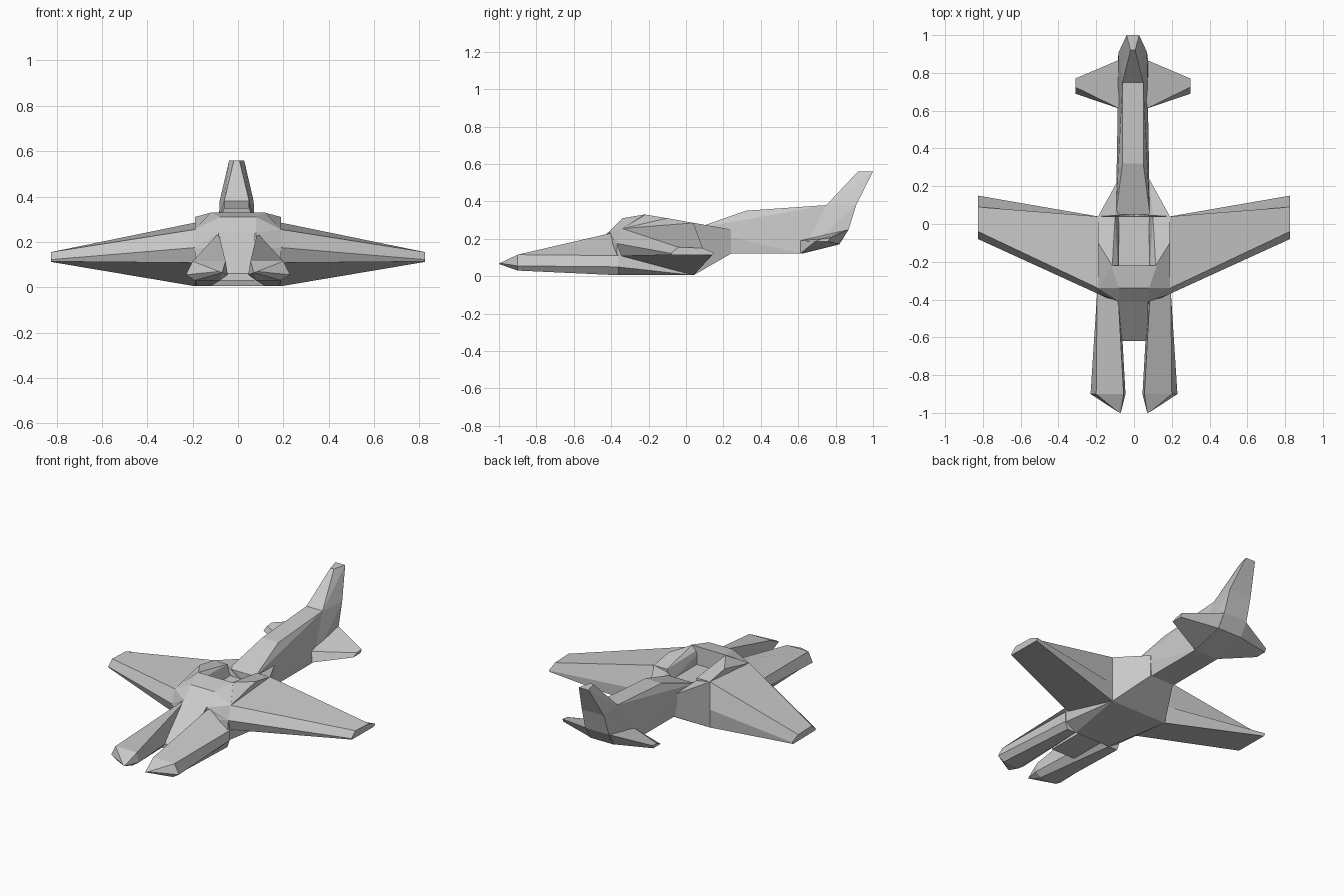
import bpy, bmesh

cube = bpy.data.objects.get("Cube")
if cube:
    bpy.data.objects.remove(cube, do_unlink=True)

grey = bpy.data.materials.new("light_grey")
grey.use_nodes = True
colour = (0.6, 0.6, 0.6, 1)
grey.diffuse_color = colour
grey.node_tree.nodes["Principled BSDF"].inputs["Base Color"].default_value = colour

TAIL_SHIFT = -0.006  # the tail sits slightly off centre


def finish(name, bm, mirror, shift):
    bmesh.ops.recalc_face_normals(bm, faces=bm.faces)
    mesh = bpy.data.meshes.new(name)
    bm.to_mesh(mesh)
    bm.free()
    mesh.materials.append(grey)
    obj = bpy.data.objects.new(name, mesh)
    obj.location.x = shift
    bpy.context.collection.objects.link(obj)
    if mirror:
        obj.modifiers.new("Mirror", 'MIRROR').use_mirror_merge = False


def block(name, points, mirror=False, shift=0):
    """Convex block; a central block gets its points on both sides."""
    if not mirror:
        points = points + [(-x, y, z) for x, y, z in points]
    bm = bmesh.new()
    for p in points:
        bm.verts.new(p)
    bmesh.ops.remove_doubles(bm, verts=bm.verts, dist=0.0001)
    bmesh.ops.convex_hull(bm, input=bm.verts)
    bmesh.ops.delete(bm, geom=[v for v in bm.verts if not v.link_faces], context='VERTS')
    bmesh.ops.dissolve_limit(bm, angle_limit=0.02, verts=bm.verts, edges=bm.edges)
    finish(name, bm, mirror, shift)


def loft(name, rings, shift=0):
    """Mirrored part skinned between matching cross-sections."""
    bm = bmesh.new()
    rows = [[bm.verts.new(p) for p in ring] for ring in rings]
    n = len(rows[0])
    for a, b in zip(rows, rows[1:]):
        for i in range(n):
            j = (i + 1) % n
            bm.faces.new((a[i], a[j], b[j], b[i]))
    bm.faces.new(rows[0])
    bm.faces.new(rows[-1])
    finish(name, bm, True, shift)


def section(x, outline):
    return [(x, y, z) for y, z in outline]


# Hull with a sloping front and flat belly
block("hull", [
    (.08, -.41, .22), (.08, -.42, .17), (.19, -.37, .175), (.19, -.37, .05),
    (.12, -.36, .005), (.19, -.34, .22), (.19, .04, .005), (.19, .04, .22)])
block("brow", [
    (.08, -.41, .24), (.08, -.41, .2), (.19, -.37, .175), (.08, -.34, .31),
    (.19, -.34, .255), (.12, -.22, .33), (.12, -.22, .2)])

# Raised rims either side of the cockpit recess
block("cockpit_rim", [
    (.08, -.34, .31), (.19, -.34, .255), (.115, -.22, .33), (.19, -.1, .31),
    (.19, .04, .285), (.1, .04, .285), (.08, -.22, .21), (.08, .04, .21),
    (.19, .04, .21)], mirror=True)

# Wedge nose between the prongs
block("nose_wedge", [
    (.08, -.62, .06), (.08, -.62, .03), (.08, -.43, .17), (.08, -.41, .24),
    (.08, -.3, .24), (.08, -.3, .03)], shift=TAIL_SHIFT)

# Forward prongs
front = [(.23, .055), (.2, .115), (.055, .115), (.045, .055), (.08, .03), (.19, .03)]
root = [(.195, .05), (.195, .11), (.085, .24), (.075, .06), (.12, .005), (.18, .005)]
prong_front = [(x, -.9, z) for x, z in front]
prong_root = [(x, -.36, z) for x, z in root]
loft("prong", [prong_front, prong_root])
block("prong_tip", prong_front + [(.07, -1, .065), (.085, -.995, .07)], mirror=True)

# Wings, thickest towards the trailing root
loft("wing", [
    section(.19, [(-.34, .255), (-.37, .175), (-.345, .108),
                  (.04, .005), (.04, .115), (.04, .285)]),
    section(.825, [(-.04, .155), (-.08, .122), (-.075, .114),
                   (.14, .112), (.15, .125), (.09, .15)])])

# Tapered rear of the hull
block("hull_rear", [
    (.19, .04, .005), (.19, .04, .285), (.1, .045, .27), (0, .04, .005),
    (0, .24, .12), (.08, .24, .12), (.08, .24, .25), (0, .04, .2)], mirror=True)

# Tail boom, its end, and the fin
block("boom", [
    (.09, .05, .255), (.08, .05, .12), (.055, .32, .35), (.08, .24, .12),
    (.055, .75, .38), (.08, .62, .12)], shift=TAIL_SHIFT)
block("boom_end", [
    (.055, .75, .38), (.08, .62, .12), (.08, .82, .17), (.08, .87, .25),
    (.075, .91, .38)], shift=TAIL_SHIFT)
block("fin", [
    (.055, .75, .38), (.075, .91, .38), (.012, .92, .56), (.033, 1, .56)],
    shift=TAIL_SHIFT)

# Tailplanes
loft("tailplane", [
    section(.07, [(.61, .19), (.61, .12), (.82, .17), (.87, .25)]),
    section(.305, [(.725, .2), (.69, .185), (.76, .185), (.77, .205)])],
    shift=TAIL_SHIFT)
